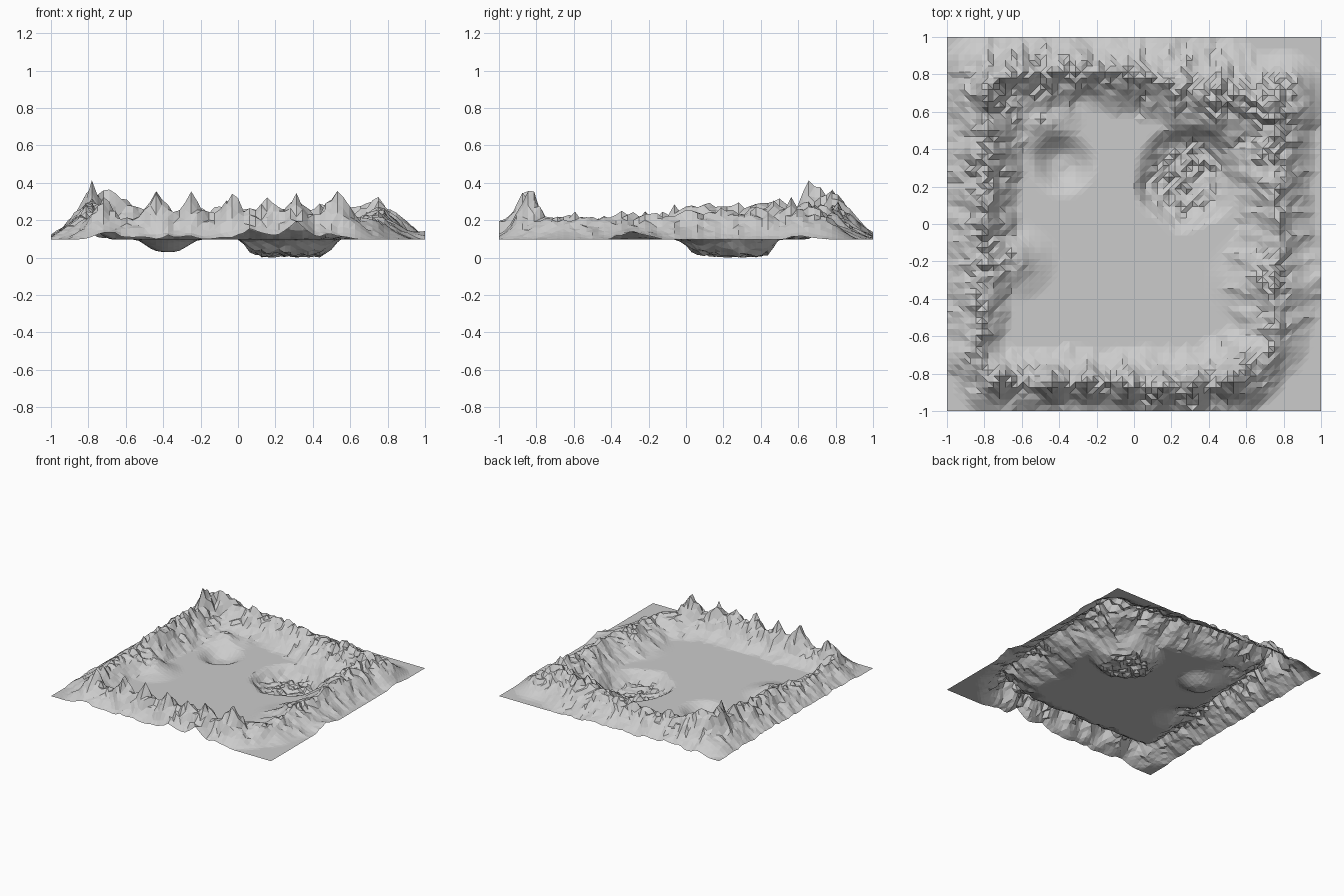
import bpy
import bmesh
import random
from mathutils import Vector, noise

random.seed(4)

default_cube = bpy.data.objects.get("Cube")
if default_cube:
    bpy.data.objects.remove(default_cube, do_unlink=True)

PLAIN = 0.096   # level of the flat ground
CELLS = 64

# Ridge loop: x, y, crest height, inner slope width, outer slope width
CREST = [
    (-.76, -.82, .12, .16, .2), (-.2, -.85, .11, .19, .18),
    (.3, -.86, .11, .21, .19), (.58, -.81, .13, .24, .22),
    (.74, -.62, .12, .24, .2), (.76, -.3, .1, .26, .28),
    (.77, 0, .15, .23, .2), (.76, .4, .17, .28, .21),
    (.74, .64, .18, .3, .32), (.35, .69, .16, .26, .32),
    (.08, .78, .16, .2, .25), (-.3, .82, .16, .2, .22),
    (-.76, .8, .2, .23, .25), (-.79, .4, .2, .2, .24),
    (-.79, 0, .17, .18, .24), (-.82, -.35, .11, .16, .22),
    (-.82, -.7, .13, .14, .2),
]

# Single summits on the ridge and swells at the rim: x, y, added height
PEAKS = [
    (-.72, -.84, .1), (-.43, -.86, .15), (-.24, -.85, .13),
    (-.03, -.86, .15), (.15, -.87, .13), (.31, -.87, .14),
    (.53, -.84, .15), (.72, .62, .04), (-.76, .76, .07),
    (-.64, .8, .07), (-.79, .65, .06), (-.79, .03, .04),
    (-.7, -1, .04), (.08, -1, .04), (.32, -1, .07), (1, -.28, .04),
]

# Low foothills: x, y, radius, height
HILLS = [(-.62, -.2, .22, .06), (.66, -.3, .28, .04), (-.5, .56, .24, .06)]

# Craters: x, y, radius, depth, wall share of the radius, roughness of the floor
PITS = [(.28, .25, .29, .082, .42, .015), (-.38, .32, .185, .066, .8, .002)]


def smooth(t):
    t = max(0.0, min(1.0, t))
    return t * t * (3 - 2 * t)


def nearest_crest(p):
    """Distance to the ridge line, length along it, and blended crest values."""
    best = None
    travelled = 0.0
    for first, second in zip(CREST, CREST[1:] + CREST[:1]):
        a, b = Vector(first[:2]), Vector(second[:2])
        along = b - a
        f = max(0.0, min(1.0, (p - a).dot(along) / along.length_squared))
        foot = a + along * f
        distance = (p - foot).length
        if best is None or distance < best[0]:
            values = [u + (v - u) * f for u, v in zip(first[2:], second[2:])]
            best = (distance, travelled + f * along.length, foot, values)
        travelled += along.length
    return best


def ridge_height(p):
    # Wander the ridge line slightly so that it is not ruler straight
    wander = Vector((noise.noise((p.x * 5, p.y * 5, 1)),
                     noise.noise((p.x * 5, p.y * 5, 7))))
    q = p + wander * 0.03
    distance, length, foot, (height, inner, outer) = nearest_crest(q)
    outside = (q - foot).dot(foot) > 0
    t = distance / (outer if outside else inner)
    # Spurs run down the slopes, across the ridge
    spur = noise.noise((length * 11, t * 1.2, 3)) + 0.5 * noise.noise((length * 24, t * 2, 5))
    t *= 1 - 0.2 * spur
    fall = max(0.0, 1 - t) ** 1.25
    return height * fall * (1 + 0.2 * spur)


def terrain(p):
    z = ridge_height(p)
    for x, y, add in PEAKS:
        z += add * max(0.0, 1 - (p - Vector((x, y))).length / 0.12) ** 1.2
    for x, y, radius, add in HILLS:
        bump = 1 + 0.6 * noise.noise((p.x * 9, p.y * 9, 2))
        z += add * bump * smooth(1 - (p - Vector((x, y))).length / radius)
    # Rough rock: stronger where the ground is higher
    z *= 1 + random.uniform(-0.15, 0.15) * min(1, z / 0.1)
    for x, y, radius, depth, wall, rough in PITS:
        edge = radius * (1 + 0.12 * noise.noise((p.x * 6, p.y * 6, 4)))
        mask = smooth((1 - (p - Vector((x, y))).length / edge) / wall)
        z = z * (1 - mask) - mask * (depth + random.uniform(-rough, rough))
    return PLAIN + z


# Terrain sheet
bm = bmesh.new()
bmesh.ops.create_grid(bm, x_segments=CELLS, y_segments=CELLS, size=1)
for vert in bm.verts:
    vert.co.z = terrain(vert.co.xy)
bmesh.ops.triangulate(bm, faces=bm.faces[:], quad_method='SHORT_EDGE')
lowest = min(vert.co.z for vert in bm.verts)
bmesh.ops.translate(bm, verts=bm.verts[:], vec=(0, 0, -lowest))
mesh = bpy.data.meshes.new("mountain_terrain")
bm.to_mesh(mesh)
bm.free()
land = bpy.data.objects.new("mountain_terrain", mesh)
bpy.context.collection.objects.link(land)

# Stone colour
stone = bpy.data.materials.new("grey_stone")
stone.use_nodes = True
colour = (0.6, 0.6, 0.6, 1)
stone.diffuse_color = colour
stone.node_tree.nodes["Principled BSDF"].inputs["Base Color"].default_value = colour
mesh.materials.append(stone)
